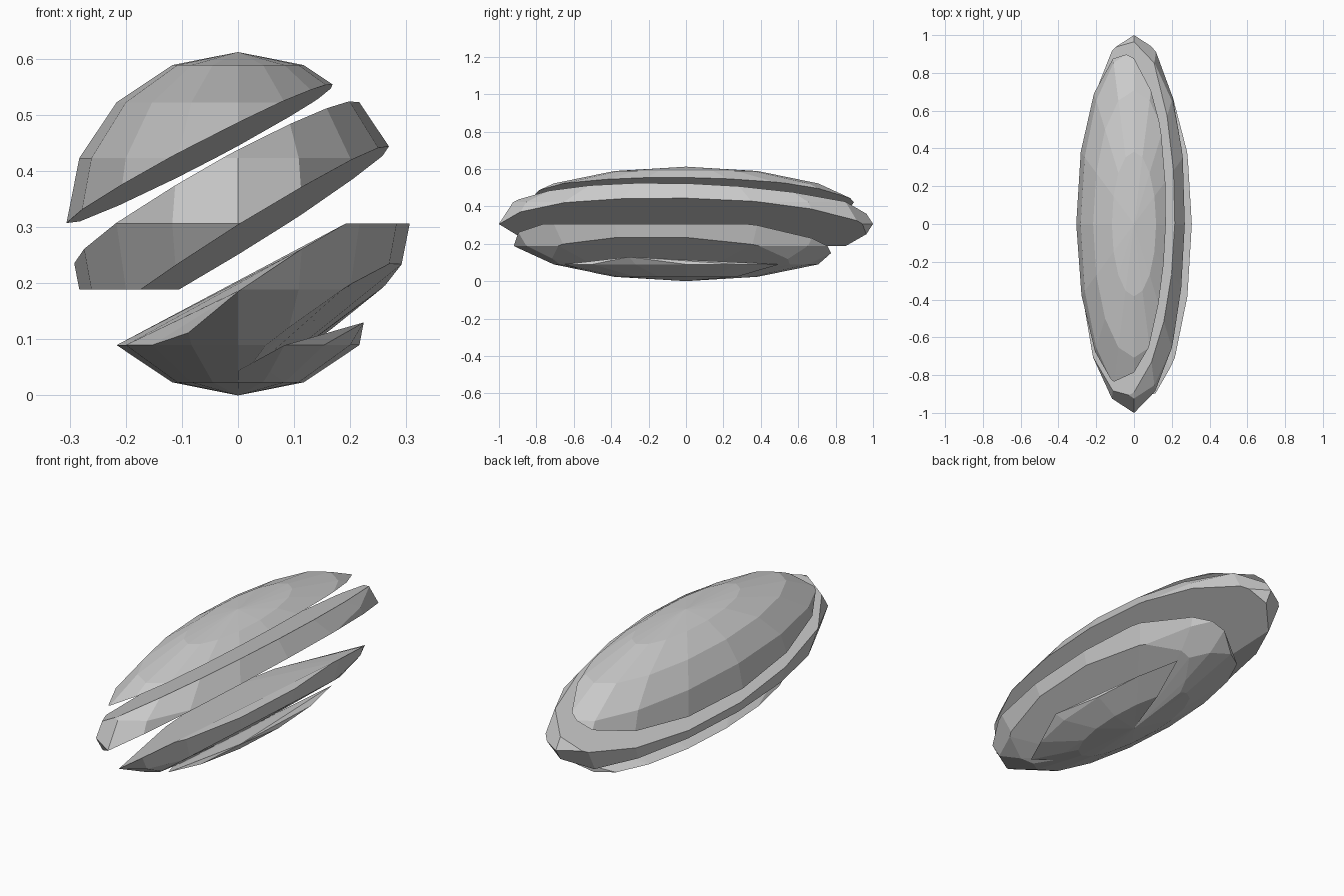
import bpy, bmesh, math
from mathutils import Matrix, Vector

if "Cube" in bpy.data.objects:
    bpy.data.objects.remove(bpy.data.objects["Cube"])

R = 0.306  # half width and half height; half length is 1


def ellipsoid():
    bm = bmesh.new()
    bmesh.ops.create_uvsphere(bm, u_segments=16, v_segments=8, radius=1)
    bm.transform(Matrix.Translation((0, 0, R)) @ Matrix.Diagonal((R, 1, R, 1)))
    return bm


def cut(bm, a, b, c, keep_above):
    """Trim at the plane z = a + b*x + c*y."""
    n = Vector((-b, -c, 1))
    bmesh.ops.bisect_plane(bm, geom=bm.verts[:] + bm.edges[:] + bm.faces[:], dist=1e-5,
                           plane_co=(0, 0, a), plane_no=n,
                           clear_inner=keep_above, clear_outer=not keep_above)


def solid(name, points):
    """Closed faceted solid around the points."""
    bm = bmesh.new()
    for p in points:
        bm.verts.new(p)
    bmesh.ops.remove_doubles(bm, verts=bm.verts[:], dist=1e-4)
    bmesh.ops.convex_hull(bm, input=bm.verts[:])
    loose = [v for v in bm.verts if not v.link_faces]
    bmesh.ops.delete(bm, geom=loose, context='VERTS')
    bmesh.ops.dissolve_limit(bm, angle_limit=math.radians(1), verts=bm.verts[:], edges=bm.edges[:])
    bmesh.ops.recalc_face_normals(bm, faces=bm.faces[:])
    me = bpy.data.meshes.new(name)
    bm.to_mesh(me)
    bm.free()
    bpy.context.collection.objects.link(bpy.data.objects.new(name, me))


def slice_points(cuts):
    bm = ellipsoid()
    for c in cuts:
        cut(bm, *c)
    pts = [v.co.copy() for v in bm.verts]
    bm.free()
    return pts


# Top cap and tilted middle slice
solid("top_slice", slice_points([(0.4665, 0.521, -0.025, True)]))
solid("upper_middle_slice", slice_points([
    (0.4006, 0.566, -0.042, False), (0.5235, 0, 0, False),
    (0.277, 0.62, -0.027, True), (0.189, 0, 0, True)]))

# Lower slice, which also carries the left half of the bottom
base = ellipsoid()
low = [v.co.copy() for v in base.verts if v.co.z < 0.1]
base.free()
pts = slice_points([(0.130, 0.681, -0.06, False), (0.3061, 0, 0, False),
                    (0.0226, 0.724, -0.0457, True)])
solid("lower_middle_slice", pts + [p for p in low if p.x < 0.001])

# Small wedge at the bottom right
wedge = [p for p in low if p.x > 0.01 and
         -70 < math.degrees(math.atan2(p.y, p.x / R)) < 50]
wedge += [Vector((0, 0, 0)), Vector((0, -0.383, 0.023)), Vector((0, -0.49, 0.044)),
          Vector((0.057, -0.44, 0.042)), Vector((0.224, -0.304, 0.13))]
solid("bottom_wedge", wedge)
